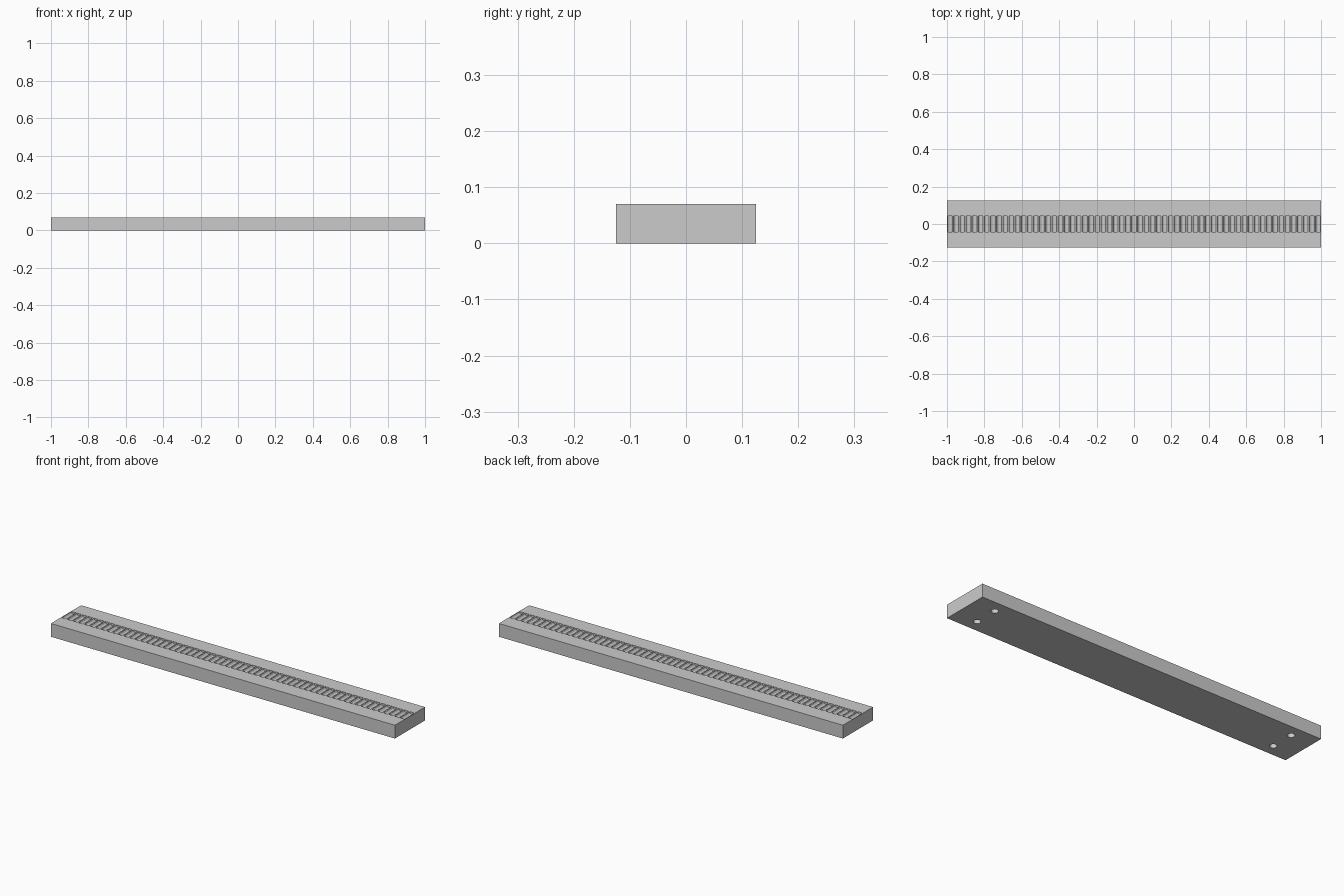
import bpy, bmesh, math
from mathutils import Matrix

if "Cube" in bpy.data.objects:
    bpy.data.objects.remove(bpy.data.objects["Cube"])

L, W, H = 2.0, 0.25, 0.07
SLOTS, PITCH = 61, 0.0328


def make_object(name, bm):
    mesh = bpy.data.meshes.new(name)
    bmesh.ops.recalc_face_normals(bm, faces=bm.faces[:])
    bm.to_mesh(mesh)
    bm.free()
    obj = bpy.data.objects.new(name, mesh)
    bpy.context.collection.objects.link(obj)
    return obj


def add_cylinder(bm, radius, depth, segments, matrix):
    bmesh.ops.create_cone(bm, cap_ends=True, segments=segments, radius1=radius,
                          radius2=radius, depth=depth, matrix=matrix)


def cut(target, cutter):
    mod = target.modifiers.new(cutter.name, 'BOOLEAN')
    mod.operation = 'DIFFERENCE'
    mod.solver = 'EXACT'
    mod.object = cutter
    cutter.hide_render = True
    cutter.hide_set(True)


# Solid bar
bm = bmesh.new()
bmesh.ops.create_cube(bm, size=1, matrix=Matrix.Translation((0, 0, H / 2))
                      @ Matrix.Diagonal((L, W, H, 1)))
bar = make_object("slotted_bar", bm)

# Row of narrow crosswise grooves along the top
bm = bmesh.new()
for i in range(SLOTS):
    x = (i - (SLOTS - 1) / 2) * PITCH
    add_cylinder(bm, 0.0133, 0.083, 12, Matrix.Translation((x, 0, H))
                 @ Matrix.Rotation(math.pi / 2, 4, 'X')
                 @ Matrix.Rotation(math.pi / 12, 4, 'Z'))
cut(bar, make_object("groove_cutter", bm))

# Four blind mounting holes underneath
bm = bmesh.new()
for x in (-0.875, 0.875):
    for y in (-0.0625, 0.0625):
        add_cylinder(bm, 0.0175, 0.07, 24, Matrix.Translation((x, y, 0)))
cut(bar, make_object("mounting_hole_cutter", bm))

# Smooth hole walls, sharp outer edges
bpy.context.view_layer.objects.active = bar
bar.select_set(True)
for mod in [m.name for m in bar.modifiers]:
    bpy.ops.object.modifier_apply(modifier=mod)
bpy.ops.object.shade_smooth_by_angle(angle=math.radians(25))
